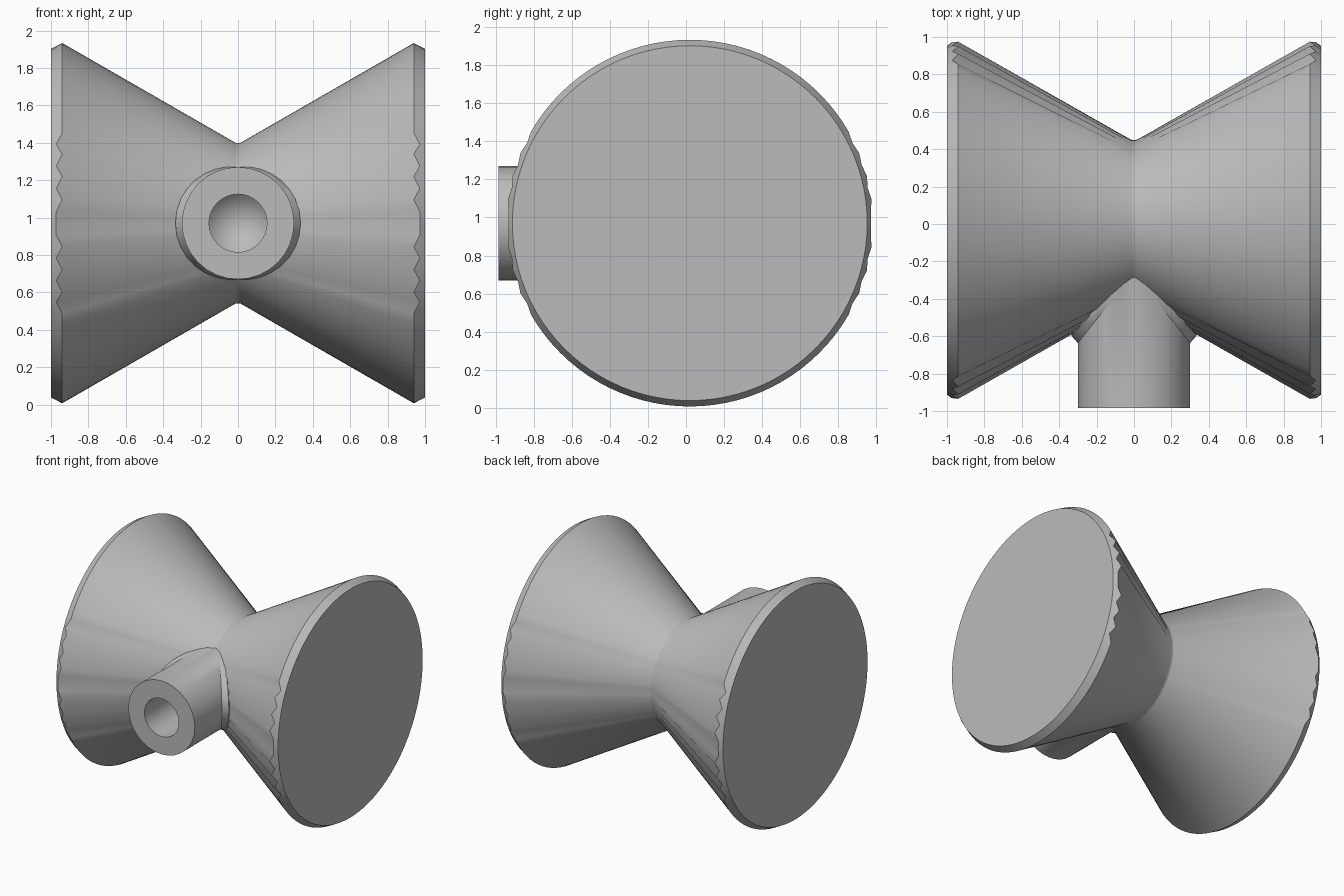
import bpy
import bmesh
from math import sin, cos, pi, sqrt, radians

cube = bpy.data.objects.get("Cube")
if cube:
    bpy.data.objects.remove(cube, do_unlink=True)

CY, CZ = 0.02, 0.97          # axis of the roller
WAIST, RIM, SLOPE = 0.425, 0.963, 0.572

grey = bpy.data.materials.new("plain grey")
grey.use_nodes = True
grey.diffuse_color = (0.5, 0.5, 0.5, 1)
grey.node_tree.nodes["Principled BSDF"].inputs["Base Color"].default_value = (0.5, 0.5, 0.5, 1)


def loft(name, rings, cap_start=False, cap_end=False):
    """Skin a list of equal-length closed rings into a smooth-shaded object."""
    bm = bmesh.new()
    loops = [[bm.verts.new(p) for p in ring] for ring in rings]
    n = len(loops[0])
    for a, b in zip(loops, loops[1:]):
        for i in range(n):
            j = (i + 1) % n
            bm.faces.new((a[i], a[j], b[j], b[i]))
    if cap_start:
        bm.faces.new(loops[0])
    if cap_end:
        bm.faces.new(loops[-1])
    bmesh.ops.remove_doubles(bm, verts=bm.verts, dist=0.0001)
    bmesh.ops.recalc_face_normals(bm, faces=bm.faces)
    mesh = bpy.data.meshes.new(name)
    bm.to_mesh(mesh)
    bm.free()
    mesh.materials.append(grey)
    obj = bpy.data.objects.new(name, mesh)
    bpy.context.collection.objects.link(obj)
    bpy.ops.object.select_all(action='DESELECT')
    obj.select_set(True)
    bpy.context.view_layer.objects.active = obj
    bpy.ops.object.shade_smooth_by_angle(angle=radians(36))
    return obj


# Double-cone roller with a chamfered rim, notched at the front and back
SEG = 96


def roller_ring(x, r):
    return [(x, CY + r * cos(2 * pi * i / SEG), CZ + r * sin(2 * pi * i / SEG))
            for i in range(SEG)]


def rim_ring(side):
    points = []
    for i in range(SEG):
        a = 2 * pi * i / SEG
        x, r = 0.94, RIM
        off = min(i % 48, 48 - i % 48)
        if off <= 1 or (off <= 8 and off % 2):
            x, r = 0.972, 0.953
        points.append((side * x, CY + r * cos(a), CZ + r * sin(a)))
    return points


loft("double_cone_roller", [
    roller_ring(-1, 0.932), rim_ring(-1),
    roller_ring(-0.012, WAIST + 0.004), roller_ring(0.012, WAIST + 0.004),
    rim_ring(1), roller_ring(1, 0.932)], cap_start=True, cap_end=True)

# Hollow stem on the front, flaring slightly where it meets the cones
SIDES, STEM, BORE, TIP = 32, 0.3, 0.155, -0.985


def stem_ring(r, y):
    return [(r * cos(2 * pi * i / SIDES), y, CZ + r * sin(2 * pi * i / SIDES))
            for i in range(SIDES)]


def seat_ring(flare, lift):
    points = []
    for i in range(SIDES):
        a = 2 * pi * i / SIDES
        r = STEM + flare * abs(cos(a))
        x, z = r * cos(a), r * sin(a)
        reach = WAIST + SLOPE * abs(x)
        y = CY - sqrt(reach * reach - z * z) - lift * abs(cos(a))
        points.append((x, y, CZ + z))
    return points


loft("hollow_stem", [
    stem_ring(0, -0.42), stem_ring(BORE, -0.58), stem_ring(BORE, TIP),
    stem_ring(STEM, TIP), seat_ring(0, 0.06), seat_ring(0.035, 0),
    seat_ring(0.035, -0.02)])
